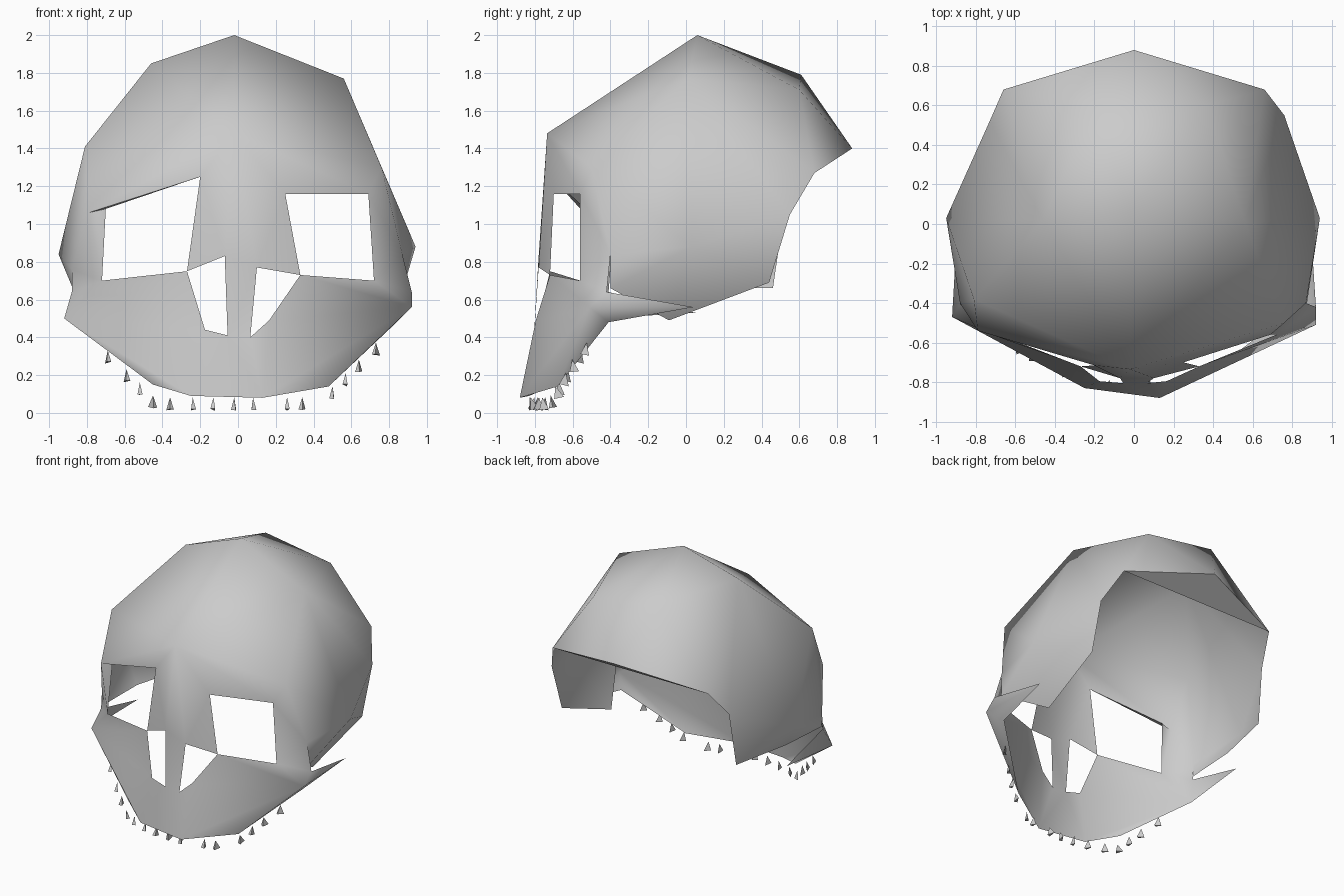
import bpy, bmesh, math, random
from mathutils import Matrix, Vector

cube = bpy.data.objects.get("Cube")
if cube:
    bpy.data.objects.remove(cube, do_unlink=True)

bone = bpy.data.materials.new("bone_grey")
bone.use_nodes = True
bone.diffuse_color = (0.6, 0.6, 0.6, 1)
bone.node_tree.nodes["Principled BSDF"].inputs["Base Color"].default_value = (0.6, 0.6, 0.6, 1)


def add_object(name, bm):
    mesh = bpy.data.meshes.new(name)
    bm.to_mesh(mesh)
    bm.free()
    mesh.materials.append(bone)
    obj = bpy.data.objects.new(name, mesh)
    bpy.context.collection.objects.link(obj)
    return obj


# Left half landmarks: lower case is the left side, upper case the right
left = {
    # centre line: top, hind, brow
    "t": (-.02, .06, 2), "h": (0, .88, 1.4), "b": (-.02, -.735, 1.48),
    # cranium: crown, rear, temple, widest, back edge, lobe, wing
    "c": (.56, .01, 1.77), "r": (.37, .6, 1.71),
    "s": (.76, -.5, 1.3), "m": (.94, .03, .88), "e": (.66, .68, 1.27),
    "f": (.76, .55, 1.05), "k": (.75, .44, .69), "l": (.7, -.09, .49),
    "w": (.87, -.4, .84), "y": (.875, -.4, .66),
    # eye socket corners
    "a": (.25, -.7, 1.16), "o": (.69, -.56, 1.16),
    "u": (.72, -.56, .7), "d": (.33, -.72, .73),
    # nostril corners
    "n": (.1, -.78, .77), "p": (.165, -.795, .49), "i": (.065, -.805, .4),
    # jaw and cheek with its rear spike
    "j": (.13, -.88, .08), "g": (.48, -.68, .14),
    "q": (.92, -.51, .56), "z": (.92, -.42, .64), "x": (.89, .04, .56),
    "v": (.84, -.41, .48),
}

# Right side landmarks that differ from the mirrored left ones
right = {
    "C": (-.46, .02, 1.85), "R": (-.19, .61, 1.79), "S": (-.81, -.38, 1.41),
    "M": (-.95, .03, .84), "F": (-.73, .52, 1.07), "K": (-.75, .46, .66),
    "L": (-.86, 0, .67), "W": (-.88, -.4, .76),
    "A": (-.2, -.715, 1.25), "O": (-.79, -.54, 1.06), "D": (-.27, -.72, .75),
    "N": (-.07, -.78, .83), "P": (-.175, -.795, .44), "I": (-.055, -.805, .41),
    "J": (-.25, -.83, .09), "G": (-.45, -.69, .15), "Q": (-.92, -.47, .5),
    "Z": (-.88, -.41, .64), "X": (-.89, .05, .53), "V": (-.7, -.53, 1.08),
}

side_faces = ("tbc cbs tcr csm swm cmf cfe cer reh mfk mkl mly myw "
              "bao bos ban sow ouw uzw uqz duq dqp pqj jqg zqx adn pji").split()
centre_faces = "trR rhR heE bnN nNIi iIJj".split()
# Underside of the left cheek, and the folded lip of the right eye socket
odd_faces = "qgv qvx AVO OVU".split()

# Skull shell
bm = bmesh.new()
verts = {}
for key, co in left.items():
    verts[key] = bm.verts.new(co)
    if key in "thb":
        verts[key.upper()] = verts[key]
    else:
        mirrored = (-co[0], co[1], co[2])
        verts[key.upper()] = bm.verts.new(right.get(key.upper(), mirrored))
for word in side_faces + [w.upper() for w in side_faces] + centre_faces + odd_faces:
    bm.faces.new([verts[ch] for ch in word])
bmesh.ops.triangulate(bm, faces=[f for f in bm.faces if len(f.verts) > 3])
bmesh.ops.recalc_face_normals(bm, faces=bm.faces[:])
bm.normal_update()
if verts["t"].normal.z < 0:
    bmesh.ops.reverse_faces(bm, faces=bm.faces[:])
skull = add_object("skull", bm)
bpy.ops.object.select_all(action="DESELECT")
skull.select_set(True)
bpy.context.view_layer.objects.active = skull
bpy.ops.object.shade_smooth_by_angle(angle=math.radians(75))

# Row of loose blade-like teeth under the jaw
random.seed(4)
bm = bmesh.new()
blade = Matrix.Diagonal((.45, 1, 1, 1))
for x in (-.69, -.59, -.52, -.45, -.36, -.24, -.13, -.02, .08, .26, .34, .5, .57, .64, .73):
    place = Vector((x, .54 * x * x - .82, .05 + max(0, abs(x) - .44)))
    turn = Matrix.Rotation(random.uniform(-.5, .5) - x, 4, "Z")
    tilt = Matrix.Rotation(random.uniform(-.3, .3), 4, "X")
    bmesh.ops.create_cone(bm, cap_ends=True, segments=3, radius1=.034, radius2=0,
                          depth=.065, matrix=Matrix.Translation(place) @ tilt @ turn @ blade)
add_object("teeth", bm)
